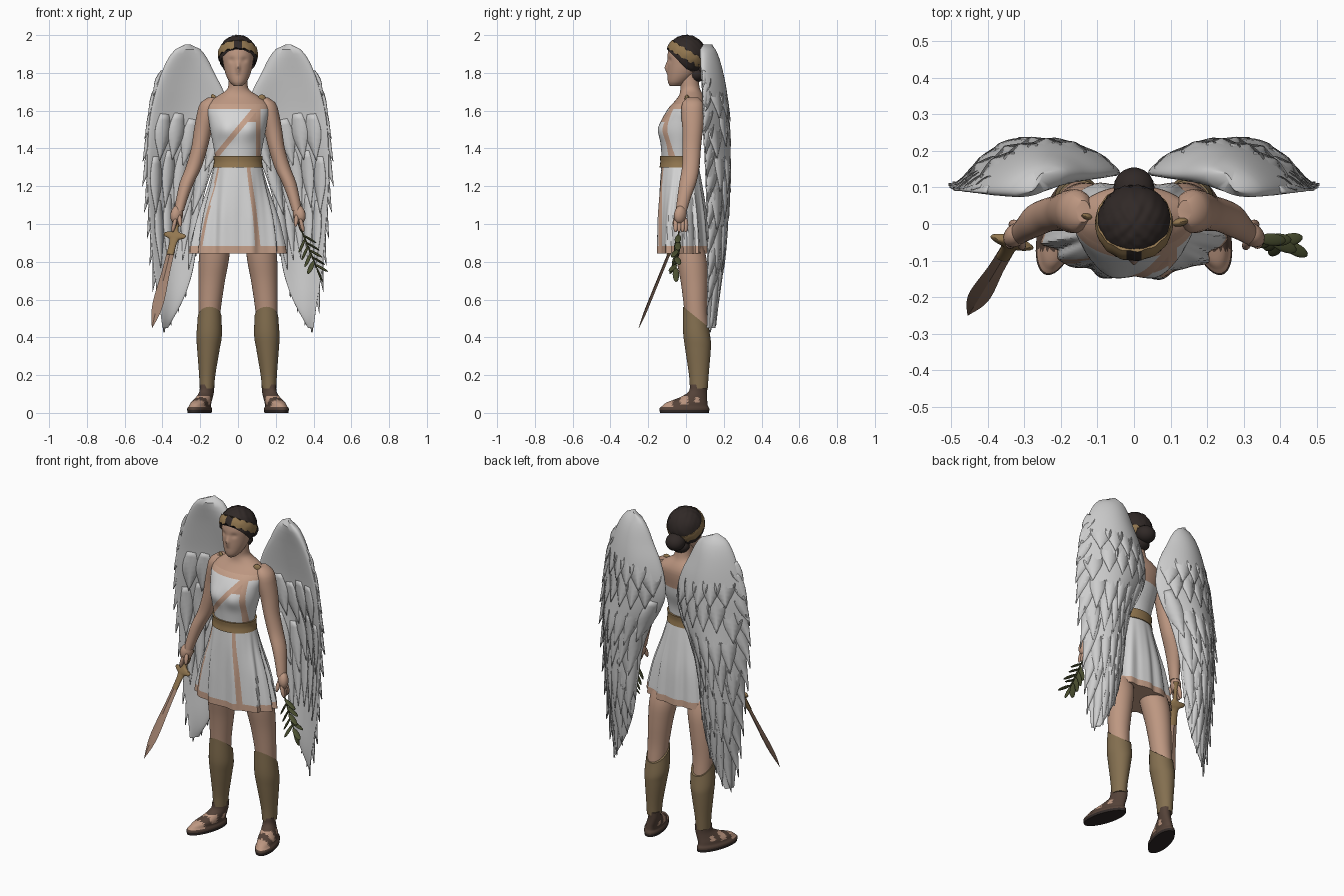
import bpy, bmesh, math, random
from mathutils import Vector, Matrix, Quaternion

random.seed(4)
if "Cube" in bpy.data.objects:
    bpy.data.objects.remove(bpy.data.objects["Cube"], do_unlink=True)


def material(name, *rgb):
    m = bpy.data.materials.new(name)
    m.use_nodes = True
    m.diffuse_color = (*rgb, 1)
    bsdf = m.node_tree.nodes["Principled BSDF"]
    bsdf.inputs["Base Color"].default_value = (*rgb, 1)
    bsdf.inputs["Roughness"].default_value = 0.8
    return m


SKIN = material("skin", .51, .31, .22)
CLOTH = material("white cloth", .67, .67, .67)
PLUME = material("feather grey", .61, .61, .61)
TRIM = material("peach trim", .56, .35, .25)
GOLD = material("dull gold", .29, .185, .08)
BRONZE = material("bronze", .23, .16, .08)
HAIR = material("dark hair", .03, .022, .02)
LEATHER = material("brown leather", .09, .055, .04)
LEAF = material("olive green", .07, .08, .03)
COPPER = material("copper blade", .37, .23, .165)


def sample(rows, z):
    """Smooth interpolation of table rows keyed by their first column."""
    z = min(max(z, rows[0][0]), rows[-1][0])
    i = max(k for k in range(len(rows) - 1) if rows[k][0] <= z)
    p = [rows[max(i - 1, 0)], rows[i], rows[i + 1], rows[min(i + 2, len(rows) - 1)]]
    h = p[2][0] - p[1][0]
    t = (z - p[1][0]) / h
    out = [z]
    for a, b, c, d in list(zip(*p))[1:]:
        m1 = (c - a) / (p[2][0] - p[0][0]) * h
        m2 = (d - b) / (p[3][0] - p[1][0]) * h
        out.append((2*t**3 - 3*t*t + 1)*b + (t**3 - 2*t*t + t)*m1 + (3*t*t - 2*t**3)*c + (t**3 - t*t)*m2)
    return out


def finish(name, bm, mats, mirror=False, rule=None, angle=40):
    """Turn a bmesh into a shaded object; rule picks a material from a face centre."""
    bmesh.ops.recalc_face_normals(bm, faces=bm.faces)
    for f in bm.faces:
        f.smooth = True
        if rule:
            f.material_index = mats.index(rule(f.calc_center_median()))
    me = bpy.data.meshes.new(name)
    bm.to_mesh(me)
    bm.free()
    for m in mats:
        me.materials.append(m)
    me.set_sharp_from_angle(angle=math.radians(angle))
    ob = bpy.data.objects.new(name, me)
    bpy.context.collection.objects.link(ob)
    if mirror:
        ob.modifiers.new("Mirror", "MIRROR").use_mirror_merge = False
    return ob


def skin_rings(rings):
    bm = bmesh.new()
    loops = [[bm.verts.new(p) for p in r] for r in rings]
    for a, b in zip(loops, loops[1:]):
        for k in range(len(a)):
            j = (k + 1) % len(a)
            bm.faces.new((a[k], a[j], b[j], b[k]))
    bm.faces.new(loops[0])
    bm.faces.new(loops[-1])
    return bm


def loft(name, rows, mats, n=32, steps=24, shape=None, cuts=(), **kw):
    """Stack of ellipses from rows of (z, centre x, centre y, radius x, radius y)."""
    rings = []
    for s in range(steps + 1):
        z, cx, cy, rx, ry = sample(rows, rows[0][0] + (rows[-1][0] - rows[0][0]) * s / steps)
        pts = [Vector((cx + rx * math.cos(a), cy + ry * math.sin(a), z))
               for a in (math.tau * k / n for k in range(n))]
        rings.append([shape(p) if shape else p for p in pts])
    bm = skin_rings(rings)
    for co, no in cuts:
        bmesh.ops.bisect_plane(bm, geom=bm.verts[:] + bm.edges[:] + bm.faces[:], plane_co=co, plane_no=no)
    return finish(name, bm, mats, **kw)


def blobs(name, items, mat, mirror=False):
    """Ellipsoids from (location, direction of local z, scale)."""
    bm = bmesh.new()
    for loc, way, scale in items:
        mx = Matrix.LocRotScale(Vector(loc), Vector(way).to_track_quat('Z', 'Y'), Vector(scale))
        bmesh.ops.create_uvsphere(bm, u_segments=16, v_segments=10, radius=1, matrix=mx)
    return finish(name, bm, [mat], mirror)


UP = (0, 0, 1)

# Torso with bare upper chest, draped bodice and trim bands
SLASH = Vector((.77, 0, -.64))
MID = Vector((.0, 0, 1.5))


def bust(v):
    if v.y < 0:
        v.y -= .018 * math.exp(-((abs(v.x) - .065)**2 + (v.z - 1.5)**2) / .0025)
    return v


def bodice(c):
    if c.z > (1.635 if c.y < .02 else 1.54):
        return SKIN
    if c.y > .02:
        return CLOTH
    side = (c - MID).dot(SLASH)
    if abs(side) < .014 or .095 < c.x < .118:
        return TRIM
    if side > 0 and c.z > 1.54 and c.x < .1:
        return SKIN
    return TRIM if c.z > 1.61 else CLOTH


torso = [(1.27, 0, -.03, .122, .095), (1.34, 0, -.033, .12, .095), (1.41, 0, -.033, .13, .1),
         (1.49, 0, -.025, .146, .115), (1.55, 0, -.015, .155, .113), (1.61, 0, .005, .165, .1),
         (1.65, 0, .022, .15, .082), (1.68, 0, .028, .105, .065), (1.71, 0, .023, .06, .053),
         (1.75, 0, .018, .05, .05), (1.82, 0, .015, .05, .05)]
loft("torso", torso, [SKIN, CLOTH, TRIM], n=48, steps=44, shape=bust, rule=bodice,
     cuts=[((0, 0, h), UP) for h in (1.54, 1.61, 1.635)]
     + [(MID + SLASH * d, SLASH) for d in (-.014, .014)]
     + [((x, 0, 0), (1, 0, 0)) for x in (.095, .118)])
blobs("shoulder_clasp", [((.125, .005, 1.66), (1, .2, -.5), (.012, .026, .024)),
                         ((-.125, .02, 1.66), (-1, .2, -.5), (.009, .03, .015))], GOLD)

# Pleated skirt and belt
skirt = [(.845, 0, -.015, .252, .134), (.9, 0, -.016, .243, .133), (1.05, 0, -.02, .205, .127),
         (1.2, 0, -.027, .155, .113), (1.33, 0, -.033, .121, .096)]


def pleat(v):
    a = math.atan2(v.y * 2, v.x)
    k = 1 + .045 * min(1, (1.33 - v.z) / .3) * (math.sin(13 * a) + .4 * math.sin(23 * a + 1))
    return Vector((v.x * k, v.y * k, v.z))


def skirt_rule(c):
    across = c.x / sample(skirt, c.z)[3]
    stripe = c.y < 0 and (abs(across - .43) < .06 or abs(across + .8) < .03)
    return TRIM if c.z < .885 or stripe else CLOTH


loft("skirt", skirt, [CLOTH, TRIM], n=120, steps=25, shape=pleat, rule=skirt_rule)
loft("belt", [(1.3, 0, -.033, .133, .107), (1.33, 0, -.033, .128, .103), (1.36, 0, -.033, .131, .106)],
     [GOLD], steps=6)


# Head with a modelled nose and brow, then hair
def features(v):
    if v.y < -.03:
        nose = math.exp(-(v.x / .011)**2) * max(0, 1 - abs(v.z - 1.828) / .04)
        socket = math.exp(-((abs(v.x) - .034) / .016)**2 - ((v.z - 1.868) / .014)**2)
        v.y += .007 * socket - .016 * nose
    return v


loft("head", [(1.73, 0, -.055, .022, .03), (1.75, 0, -.045, .043, .05), (1.79, 0, -.025, .064, .073),
              (1.84, 0, -.012, .077, .086), (1.9, 0, -.005, .083, .092), (1.95, 0, 0, .074, .082),
              (1.98, 0, 0, .04, .05)], [SKIN], n=72, steps=40, shape=features, angle=60)
bm = bmesh.new()
bmesh.ops.create_uvsphere(bm, u_segments=48, v_segments=28, radius=1,
                          matrix=Matrix.LocRotScale(Vector((0, .002, 1.893)), None, Vector((.102, .105, .107))))
for v in bm.verts:
    v.co += v.normal * .003 * math.sin(v.co.x * 160) * math.sin(v.co.z * 90 + v.co.y * 120)
bmesh.ops.bisect_plane(bm, geom=bm.verts[:] + bm.edges[:] + bm.faces[:], plane_co=(0, -.1, 1.925),
                       plane_no=(0, .72, .7), clear_inner=True)
finish("hair", bm, [HAIR])
blobs("hair_bun", [((0, .1, 1.83), (0, 1, -.3), (.056, .05, .055)), ((0, .055, 1.79), UP, (.055, .045, .04))], HAIR)
TILT = Quaternion((1, 0, 0), -.55)


def tilt_band(v):
    v.z += .004 * math.sin(14 * math.atan2(v.y, v.x))
    return TILT @ v + Vector((0, .002, 1.897))


loft("head_wreath", [(-.024, 0, 0, .103, .105), (0, 0, 0, .107, .109), (.024, 0, 0, .103, .105)], [GOLD, HAIR],
     n=64, steps=4, shape=tilt_band, rule=lambda c: HAIR if abs(c.x) < .016 and c.y < 0 else GOLD)

# Arms and hands
loft("arm", [(1.07, .312, -.025, .026, .03), (1.14, .295, -.01, .031, .036), (1.22, .27, .01, .038, .045),
             (1.3, .235, .025, .042, .046), (1.4, .205, .03, .043, .049), (1.5, .185, .035, .048, .054),
             (1.58, .166, .035, .052, .06), (1.64, .155, .035, .045, .055), (1.67, .14, .035, .02, .03)],
     [SKIN], mirror=True)
fingers = [((.338 - .003 * k, -.055 + .018 * k, .995), (-.25, 0, 1), (.013, .011, .04)) for k in range(4)]
blobs("hand", [((.324, -.03, 1.05), (-.2, .2, 1), (.03, .037, .05)),
               ((.308, -.056, 1.02), (.1, .3, 1), (.012, .012, .036))] + fingers, SKIN, True)

# Legs, greaves and sandalled feet
loft("leg", [(.2, .16, .065, .035, .04), (.4, .155, .06, .05, .058), (.55, .15, .05, .059, .06),
             (.7, .139, .042, .07, .071), (.82, .127, .028, .08, .08), (.95, .115, 0, .075, .068)],
     [SKIN], mirror=True)


def slant(v):
    v.z -= v.y * .8 * max(0, (v.z - .35) / .2)
    return v


loft("greave", [(.13, .165, .068, .038, .047), (.2, .163, .068, .043, .052), (.35, .156, .063, .061, .069),
                (.42, .153, .058, .067, .073), (.55, .15, .053, .063, .068)], [BRONZE], shape=slant, mirror=True)


def toe_out(v):
    v.x -= (v.y - .06) * .24
    return v


def sandal(c):
    if c.z < .015:
        return HAIR
    toes = c.y < -.07 and c.z > .03
    instep = -.03 < c.y < .01 and .045 < c.z < .09
    ankle = .045 < c.y < .07 and .055 < c.z < .085
    return SKIN if toes or instep or ankle else LEATHER


loft("foot", [(0, .187, -.008, .056, .13), (.025, .187, -.008, .057, .131), (.035, .186, -.006, .05, .122),
              (.055, .182, .005, .048, .108), (.08, .174, .037, .042, .075), (.11, .167, .062, .037, .05),
              (.15, .165, .068, .037, .046)], [SKIN, LEATHER, HAIR], n=48, steps=30,
     shape=toe_out, rule=sandal, mirror=True)

# Wings: rows of (z, inner x, outer x, y, backward bow, half thickness)
wing = [(.45, .37, .4, .155, .005, .006), (.6, .29, .42, .16, .02, .012), (.75, .24, .445, .16, .04, .016),
        (.95, .21, .462, .16, .06, .02), (1.15, .18, .477, .155, .073, .024), (1.3, .13, .482, .15, .078, .03),
        (1.4, .075, .48, .145, .077, .035), (1.5, .04, .475, .14, .075, .038), (1.6, .045, .462, .14, .067, .042),
        (1.7, .075, .438, .138, .055, .045), (1.8, .125, .405, .136, .037, .045), (1.88, .165, .367, .136, .017, .042),
        (1.93, .205, .325, .137, 0, .032), (1.95, .25, .28, .137, 0, .01)]


def wing_point(x, z, side, lift=0):
    _, a, b, y, bow, t = sample(wing, z)
    u = min(max((x - a) / (b - a), 0), 1)
    y += bow * math.sin(math.pi * u) - .045 * u + side * (2 * t * math.sqrt(u * (1 - u)) + lift)
    return Vector((x, y, z))


rings = []
for s in range(61):
    z = .45 + 1.5 * s / 60
    a, b = sample(wing, z)[1:3]
    loop = [math.tau * k / 40 for k in range(40)]
    rings.append([wing_point((a + b) / 2 - (b - a) / 2 * math.cos(g), z, 1 if g < math.pi else -1) for g in loop])
finish("wing", skin_rings(rings), [PLUME], mirror=True)


def feather(bm, base, tip, width, side, lift):
    base, tip = Vector(base), Vector(tip)
    axis = tip - base
    across = Vector((-axis.y, axis.x)).normalized()
    rows = []
    for k in range(9):
        s = k / 8
        half = width * (.55 + .45 * math.sin(math.pi * min(1, s * 1.2))) * (1 - s**4) + .0005
        rows.append([bm.verts.new(wing_point(*(base + axis * s + across * half * e), side, lift * (2 * s - .6)))
                     for e in (-1, 0, 1)])
    for a, b in zip(rows, rows[1:]):
        for j in (0, 1):
            bm.faces.new((a[j], a[j + 1], b[j + 1], b[j]))


# Long flight feathers making the ragged outline
bm = bmesh.new()
tips = [(.45, 1.68), (.478, 1.57), (.495, 1.45), (.505, 1.33), (.507, 1.2), (.497, 1.06), (.482, .92), (.468, .78),
        (.452, .64), (.432, .52), (.395, .425), (.355, .46), (.315, .53), (.275, .61), (.25, .71), (.22, .83)]
for i, (x, z) in enumerate(tips):
    length = min(.5, .13 + .05 * i)
    feather(bm, (x + (.33 - x) * .45, z + length), (x, z), .022 + .0006 * i, 1, .003)
ob = finish("flight_feathers", bm, [PLUME], mirror=True)
ob.modifiers.new("Solidify", "SOLIDIFY").thickness = .008

# Broad covert feathers lying almost flush, longer towards the bottom
bm = bmesh.new()
for side, levels in ((1, (.78, 1.0, 1.2, 1.38, 1.52)), (-1, (.8, 1.05, 1.3))):
    for r, z in enumerate(levels):
        length = .36 - .16 * (z - .78) / .74
        for k in range(5):
            u = (k + .6 + .3 * (r % 2)) / 5.6
            drop = z + random.uniform(-.05, .05)
            a, b = sample(wing, drop)[1:3]
            c, d = sample(wing, drop + length)[1:3]
            feather(bm, (c + (d - c) * u, drop + length), (a + (b - a) * u, drop), (b - a) / 9, side, .004)
ob = finish("covert_feathers", bm, [PLUME], mirror=True)
ob.modifiers.new("Solidify", "SOLIDIFY").thickness = .003

# Sword in the right hand
grip, point = Vector((-.322, -.03, .99)), Vector((-.455, -.25, .45))
down = (point - grip).normalized()
wide = Quaternion(down, .3) @ down.cross(Vector((0, 1, 0))).normalized()
flat = down.cross(wide)


def along(v):
    return grip + wide * v.x + flat * v.y + down * v.z


reach = (point - grip).length
loft("sword_blade", [(.09, 0, 0, .02, .008), (.25, 0, 0, .022, .008), (.44, 0, 0, .03, .008),
                     (.52, 0, 0, .022, .007), (reach, 0, 0, .001, .001)], [COPPER], n=4, shape=along, angle=25)
loft("sword_hilt", [(-.07, 0, 0, .016, .016), (-.04, 0, 0, .012, .012), (.035, 0, 0, .016, .013),
                    (.045, 0, 0, .056, .014), (.065, 0, 0, .056, .014), (.078, 0, 0, .026, .012),
                    (.17, 0, 0, .018, .01)], [GOLD], steps=40, shape=along)

# Olive branch in the left hand
top, end = Vector((.322, -.035, 1.0)), Vector((.42, -.055, .76))
stem = (end - top).normalized()
leaves = [((top + end) / 2, stem, (.005, .005, .14))]
for i in range(10):
    swing = Quaternion((0, 1, 0), (.8 if i % 2 else -.65) * (i < 9))
    way = swing @ stem + Vector((0, random.uniform(-.4, .4), 0))
    leaves.append((top.lerp(end, .25 + .08 * i) + way * .038, way, (.017, .006, .042)))
blobs("olive_branch", leaves, LEAF)
